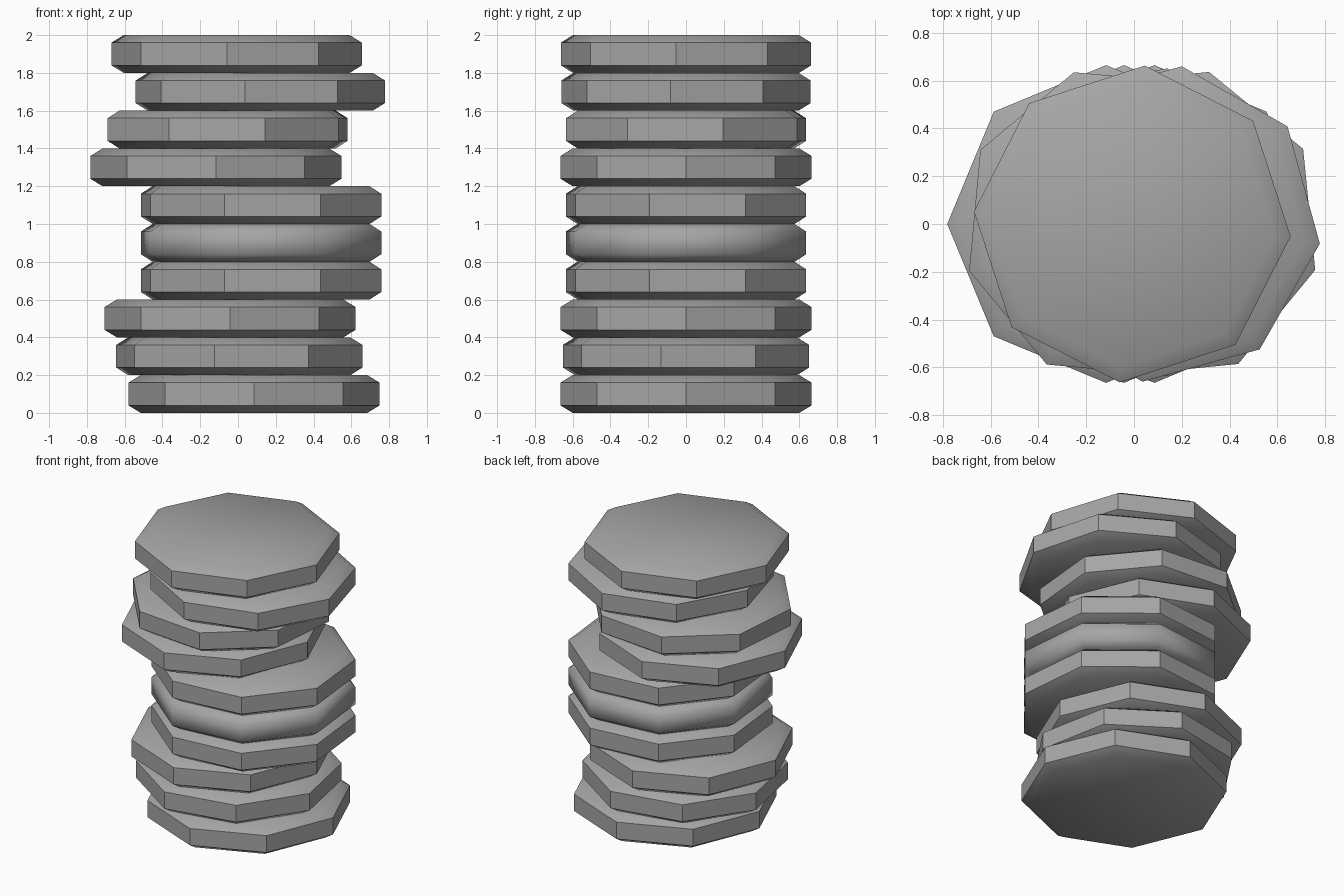
import bpy
import math

if "Cube" in bpy.data.objects:
    bpy.data.objects.remove(bpy.data.objects["Cube"], do_unlink=True)

SIDES = 8
RADIUS = 0.665
CAP_RADIUS = 0.6
THICKNESS = 0.2
CHAMFER = 0.04

# One plain grey metal
metal = bpy.data.materials.new("grey_metal")
metal.use_nodes = True
grey = (0.38, 0.38, 0.38, 1.0)
metal.diffuse_color = grey
metal.node_tree.nodes["Principled BSDF"].inputs["Base Color"].default_value = grey


def make_disc(name, x, z, turn, soft_rim):
    """Octagonal coin with chamfered rims, resting at height z."""
    profile = [(CAP_RADIUS, 0), (RADIUS, CHAMFER),
               (RADIUS, THICKNESS - CHAMFER), (CAP_RADIUS, THICKNESS)]
    verts = []
    for r, h in profile:
        for i in range(SIDES):
            a = math.radians(turn) + math.tau * i / SIDES
            verts.append((r * math.cos(a), r * math.sin(a), h))
    faces = [tuple(reversed(range(SIDES))),
             tuple(range(3 * SIDES, 4 * SIDES))]
    for ring in range(len(profile) - 1):
        for i in range(SIDES):
            j = (i + 1) % SIDES
            low, high = ring * SIDES, (ring + 1) * SIDES
            faces.append((low + i, low + j, high + j, high + i))
    mesh = bpy.data.meshes.new(name)
    mesh.from_pydata(verts, [], faces)
    mesh.materials.append(metal)
    disc = bpy.data.objects.new(name, mesh)
    bpy.context.collection.objects.link(disc)
    disc.location = (x, 0, z)

    # Soft caps, crisp wall corners; a soft rim blends wall into chamfer
    mesh.shade_smooth()
    wall = range(SIDES, 3 * SIDES)
    for edge in mesh.edges:
        a, b = edge.vertices
        if a in wall and b in wall:
            upright = a // SIDES != b // SIDES
            edge.use_edge_sharp = upright or not soft_rim
    return disc


# Stack from the bottom up: sideways shift and turn in degrees
stack = [(0.085, 0), (0.007, -11.5), (-0.042, 0),
         (0.122, -16.8), (0.122, -16.8), (0.122, -16.8),
         (-0.117, 0), (-0.055, 17.2), (0.118, -7.1), (-0.007, -4.5)]
for level, (shift, turn) in enumerate(stack):
    make_disc(f"coin_{level + 1}", shift, level * THICKNESS, turn, level == 4)
